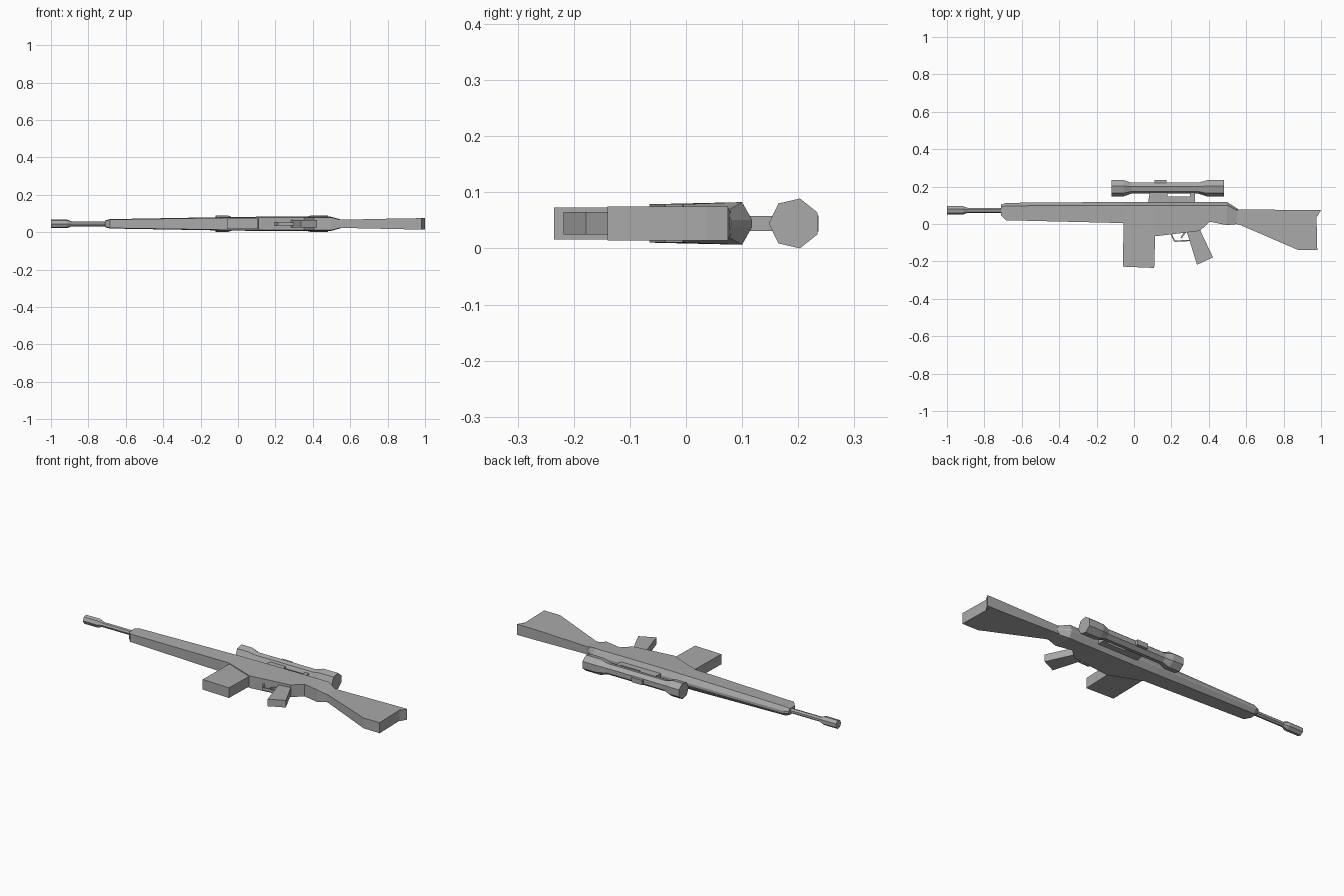
import bpy
from math import cos, sin, pi

MID = 0.0445   # height of the plane of symmetry

cube = bpy.data.objects.get("Cube")
if cube:
    bpy.data.objects.remove(cube, do_unlink=True)

grey = bpy.data.materials.new("grey metal")
grey.use_nodes = True
colour = (0.4, 0.4, 0.4, 1)
grey.diffuse_color = colour
grey.node_tree.nodes["Principled BSDF"].inputs["Base Color"].default_value = colour


def loft(name, rings):
    """Skin a list of equal-length rings and cap both ends."""
    n = len(rings[0])
    verts = [p for ring in rings for p in ring]
    faces = [list(range(n)), list(range(len(verts) - n, len(verts)))[::-1]]
    for r in range(len(rings) - 1):
        for i in range(n):
            j = (i + 1) % n
            faces.append((r * n + i, r * n + n + i, r * n + n + j, r * n + j))
    mesh = bpy.data.meshes.new(name)
    mesh.from_pydata(verts, [], faces)
    mesh.materials.append(grey)
    obj = bpy.data.objects.new(name, mesh)
    bpy.context.collection.objects.link(obj)
    # consistent outward normals
    import bmesh
    bm = bmesh.new()
    bm.from_mesh(mesh)
    bmesh.ops.recalc_face_normals(bm, faces=bm.faces)
    bm.to_mesh(mesh)
    bm.free()
    return obj


def slab(name, outline, half):
    """Flat side profile, given thickness about the middle plane."""
    return loft(name, [[(x, y, MID + s * half) for x, y in outline] for s in (-1, 1)])


def tube(name, y, stations, sides=7):
    """Faceted tube along x; stations are (x, radius)."""
    angles = [pi + 2 * pi * i / sides for i in range(sides)]
    return loft(name, [[(x, y + r * cos(a), MID + r * sin(a)) for a in angles]
                       for x, r in stations])


# Receiver and handguard: x, bottom, shoulder, ridge, half thickness
body = [(-.71, .045, .092, .104, .018), (-.685, .02, .097, .113, .025),
        (-.06, .005, .10, .118, .036), (.117, -.065, .10, .118, .038),
        (.352, -.037, .10, .118, .038), (.405, .012, .10, .118, .038),
        (.497, -.006, .10, .118, .038), (.555, 0, .072, .08, .022)]
loft("receiver", [[(x, b, MID - h * .9), (x, s, MID - h), (x, t, MID - .006),
                   (x, t, MID + .006), (x, s, MID + h), (x, b, MID + h * .9)]
                  for x, b, s, t, h in body])

# Stock: bottom x, bottom y, top x, top y, half thickness
stock = [(.53, 0, .53, .08, .022), (.56, -.002, .56, .078, .022),
         (.88, -.14, .88, .075, .029), (.98, -.14, .975, .075, .03)]
loft("stock", [[(xb, yb, MID - h), (xt, yt, MID - h), (xt, yt, MID + h), (xb, yb, MID + h)]
               for xb, yb, xt, yt, h in stock])
slab("butt_tip", [(.974, .075), (1, .075), (.978, .037)], .03)

# Barrel and muzzle
tube("barrel", .074, [(-.92, .014), (-.68, .014)])
tube("muzzle", .074, [(-1, .024), (-.915, .024), (-.89, .014)])

# Magazine and grip
slab("magazine", [(-.055, .03), (-.06, -.228), (.108, -.235), (.115, .0)], .0285)
slab("grip", [(.275, -.02), (.285, -.05), (.337, -.218), (.422, -.178), (.352, -.03)], .02)

# Trigger guard and trigger
guard = [(.195, -.045), (.217, -.092), (.302, -.088)]
for i, ((ax, ay), (bx, by)) in enumerate(zip(guard, guard[1:])):
    dx, dy = bx - ax, by - ay
    k = .0035 / (dx * dx + dy * dy) ** .5
    ox, oy = -dy * k, dx * k
    slab(f"trigger_guard_{i + 1}", [(ax - ox, ay - oy), (bx - ox, by - oy),
                                    (bx + ox, by + oy), (ax + ox, ay + oy)], .008)
slab("trigger", [(.268, -.04), (.248, -.075), (.254, -.077), (.282, -.04)], .005)

# Scope with mount and adjustment knob
tube("scope", .193, [(-.12, .0455), (-.055, .0455), (-.015, .031),
                     (.345, .031), (.39, .0455), (.48, .0455)])
slab("scope_mount", [(.075, .112), (.085, .175), (.18, .175), (.18, .148),
                     (.30, .148), (.30, .175), (.325, .175), (.325, .112)], .0135)
slab("scope_knob", [(.11, .2), (.11, .236), (.175, .236), (.175, .2)], .014)
